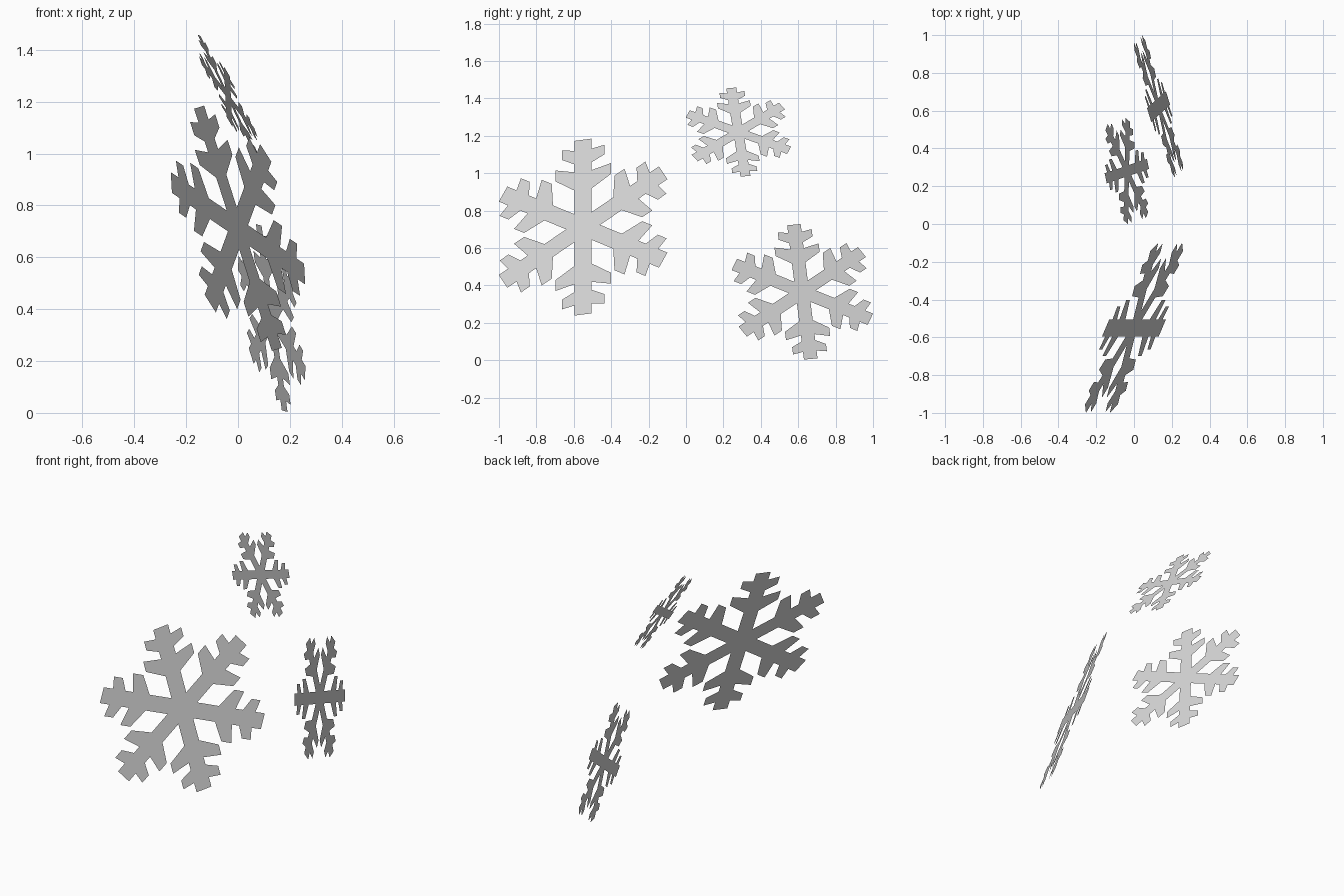
import bpy
import bmesh
from math import radians
from mathutils import Matrix, Vector

cube = bpy.data.objects.get("Cube")
if cube:
    bpy.data.objects.remove(cube, do_unlink=True)

# Pale ice material
ice = bpy.data.materials.new("pale_grey_ice")
ice.use_nodes = True
colour = (0.67, 0.67, 0.67, 1.0)
ice.diffuse_color = colour
ice.node_tree.nodes["Principled BSDF"].inputs["Base Color"].default_value = colour

# Right half of one arm, from the hub to the tip (across, along)
STEM = 0.092
HALF_ARM = [(STEM, STEM * 3 ** 0.5), (STEM, 0.43), (0.30, 0.565), (0.30, 0.69),
            (STEM, 0.64), (STEM, 0.73), (0.23, 0.80), (0.23, 0.91),
            (STEM, 0.885), (STEM, 1.0)]


def flake_outline():
    """Mirror the half arm and turn it six times, counter-clockwise."""
    # the hub corner is shared by neighbouring arms, so one side drops it
    arm = HALF_ARM + [(-x, y) for x, y in reversed(HALF_ARM[1:])]
    points = []
    for i in range(6):
        turn = Matrix.Rotation(radians(60 * i), 2)
        points += [turn @ Vector(p) for p in arm]
    return points


def snowflake(name, centre, up, side):
    """Flat flake: up reaches the top arm's tip, side the right arms' middle."""
    up = Vector(up)
    across = Vector(side) / 0.866
    bm = bmesh.new()
    bm.faces.new([bm.verts.new(across * p.x + up * p.y) for p in flake_outline()])
    mesh = bpy.data.meshes.new(name)
    bm.to_mesh(mesh)
    bm.free()
    mesh.materials.append(ice)
    obj = bpy.data.objects.new(name, mesh)
    obj.location = centre
    bpy.context.collection.objects.link(obj)


snowflake("large_snowflake", (0, -0.55, 0.712), (-0.15, 0, 0.467), (0.182, 0.428, 0.057))
snowflake("small_snowflake", (-0.038, 0.28, 1.22), (-0.112, -0.038, 0.236), (-0.051, 0.252, 0.021))
snowflake("medium_snowflake", (0.13, 0.622, 0.366), (-0.05, -0.045, 0.359), (-0.104, 0.341, 0.033))
